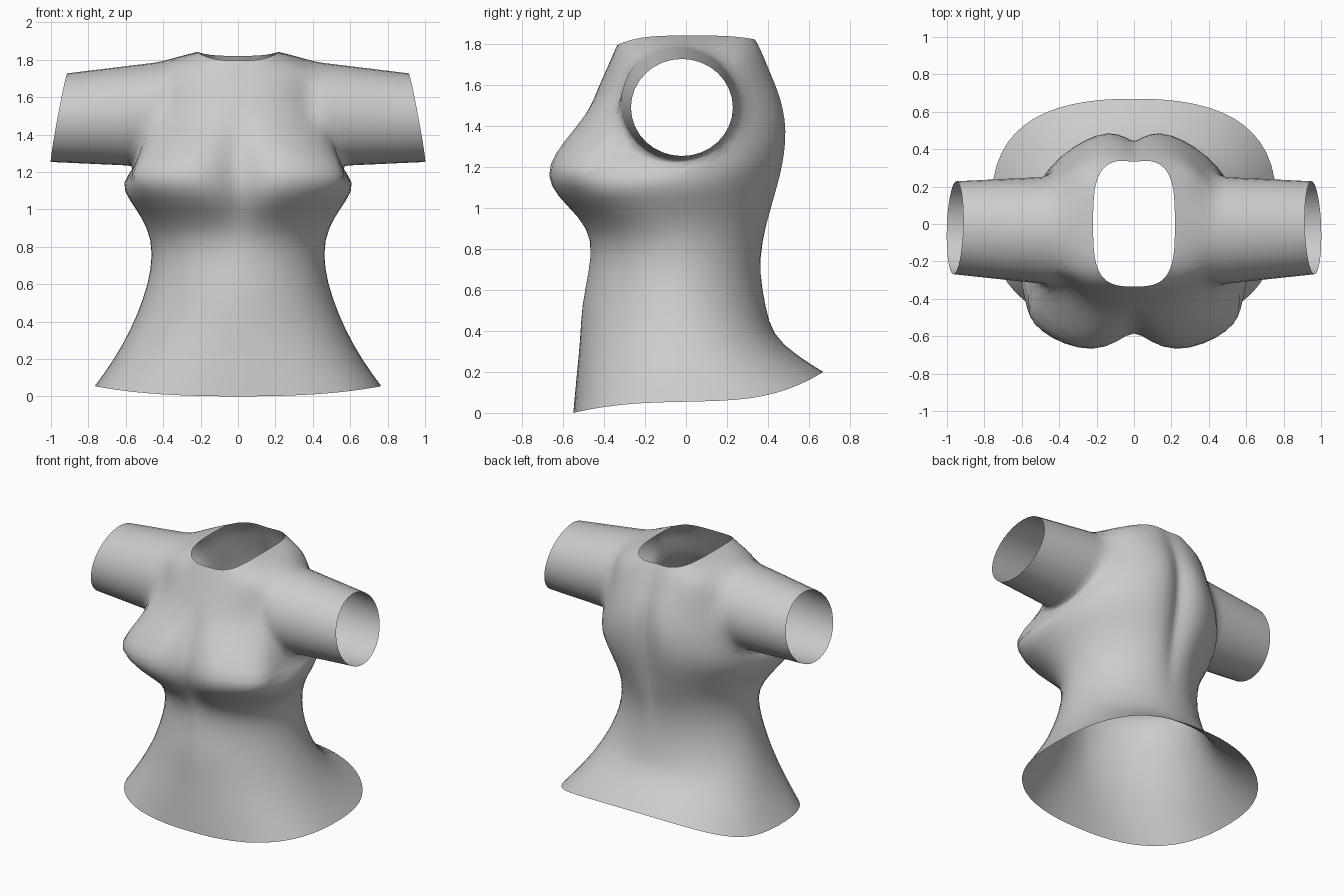
import bpy, bmesh
from math import sin, cos, pi, radians, exp

if "Cube" in bpy.data.objects:
    bpy.data.objects.remove(bpy.data.objects["Cube"])

# Torso rings, bottom to top:
# z front, z side, z back, half width, y of widest point, y front, y back
RINGS = [
    (0.00, 0.055, 0.20, 0.77, 0.06, -0.55, 0.67),
    (0.17, 0.19, 0.28, 0.67, 0.03, -0.535, 0.54),
    (0.36, 0.36, 0.38, 0.575, 0.00, -0.515, 0.42),
    (0.52, 0.52, 0.52, 0.51, -0.03, -0.51, 0.39),
    (0.68, 0.68, 0.68, 0.465, -0.04, -0.475, 0.367),
    (0.84, 0.84, 0.84, 0.463, -0.06, -0.46, 0.39),
    (0.96, 0.96, 0.96, 0.52, -0.14, -0.55, 0.43),
    (1.06, 1.05, 1.06, 0.585, -0.20, -0.66, 0.46),
    (1.16, 1.14, 1.16, 0.635, -0.24, -0.71, 0.49),
    (1.27, 1.20, 1.27, 0.64, -0.20, -0.67, 0.51),
    (1.38, 1.38, 1.38, 0.55, -0.06, -0.575, 0.515),
    (1.48, 1.48, 1.48, 0.50, -0.03, -0.49, 0.50),
    (1.58, 1.58, 1.58, 0.48, -0.03, -0.435, 0.467),
    (1.66, 1.80, 1.66, 0.46, -0.03, -0.395, 0.425),
    (1.74, 1.815, 1.75, 0.33, 0.00, -0.36, 0.385),
    (1.795, 1.842, 1.82, 0.22, 0.00, -0.335, 0.345),
]
ANGLES = [0, 4] + [180 * i / 14 for i in range(1, 14)] + [176, 180]
C0, C1, R0, R1 = 6, 10, 9, 13          # armhole block: columns and rows


def squareness(z, front):
    # superellipse power: boxy hem and neck, oval waist, full chest
    if z > 1.7:
        return 0.6 if z > 1.78 else 0.75
    p = 0.75 + 0.31 * min(max((z - 0.05) / 0.5, 0), 1)
    if front:
        p -= 0.24 * exp(-((z - 1.2) / 0.2) ** 2)
    return p - 0.1 * min(max((z - 0.9) / 0.3, 0), 1)


def torso_point(ring, deg):
    zf, zs, zb, w, yc, yf, yb = ring
    p = squareness(zf, deg < 90)
    if deg < 90:                        # fuller outer side of the chest
        deg += 12 * exp(-((zf - 1.21) / 0.12) ** 2) * sin(radians(2 * deg)) ** 2
    s, c = max(sin(radians(deg)), 0), cos(radians(deg))
    x = w * s ** p if 0 < deg < 180 else 0
    k = abs(c) ** p
    end_y, end_z = (yf, zf) if c > 0 else (yb, zb)
    y = yc + (end_y - yc) * k
    z = zs + (end_z - zs) * c * c
    # centre grooves on chest and back
    if c > 0:
        y += 0.15 * exp(-((z - 1.2) / 0.2) ** 2) * exp(-(x / 0.1) ** 2)
    else:
        y -= 0.085 * exp(-((z - 1.27) / 0.4) ** 2) * exp(-(x / 0.06) ** 2)
    return x, y, z


def sleeve_point(i, f):
    # f = 0 at the armhole, 1 at the cuff; i runs around the 16-sided loop
    a = 2 * pi * i / 16 - 3 * pi / 4
    u, v = cos(a), sin(a)
    y = -0.035 + 0.015 * f + (0.295 - 0.04 * f) * u
    z = 1.51 - 0.02 * f + (0.285 - 0.042 * f) * v
    root = 0.48 - 0.065 * v - 0.02 * abs(u)
    cuff = 0.957 - 0.045 * v - 0.008 * u
    return root + (cuff - root) * f, y, z


bm = bmesh.new()
grid = [[bm.verts.new(torso_point(r, a)) for a in ANGLES] for r in RINGS]

# Torso half with the armhole left open
for r in range(len(RINGS) - 1):
    for c in range(len(ANGLES) - 1):
        if not (R0 <= r < R1 and C0 <= c < C1):
            bm.faces.new((grid[r][c], grid[r][c + 1], grid[r + 1][c + 1], grid[r + 1][c]))

# Armhole loop, starting at its lower front corner
loop = [grid[R0][c] for c in range(C0, C1)]
loop += [grid[r][C1] for r in range(R0, R1)]
loop += [grid[R1][c] for c in range(C1, C0, -1)]
loop += [grid[r][C0] for r in range(R1, R0, -1)]
for i, v in enumerate(loop):
    v.co = sleeve_point(i, 0)

# Sleeve rings out to the cuff
for f in (0.12, 0.4, 0.7, 1.0):
    nxt = [bm.verts.new(sleeve_point(i, f)) for i in range(16)]
    for i in range(16):
        j = (i + 1) % 16
        bm.faces.new((loop[i], loop[j], nxt[j], nxt[i]))
    loop = nxt

# Drop the unused points inside the armhole
bmesh.ops.delete(bm, geom=[v for v in bm.verts if not v.link_faces], context='VERTS')
bmesh.ops.recalc_face_normals(bm, faces=bm.faces)
mesh = bpy.data.meshes.new("shirt")
bm.to_mesh(mesh)
bm.free()
mesh.shade_smooth()
shirt = bpy.data.objects.new("shirt", mesh)
bpy.context.collection.objects.link(shirt)

# Other half and smoothing
mirror = shirt.modifiers.new("mirror", 'MIRROR')
mirror.use_clip = True
mirror.merge_threshold = 0.001
sub = shirt.modifiers.new("smooth", 'SUBSURF')
sub.levels = sub.render_levels = 1
